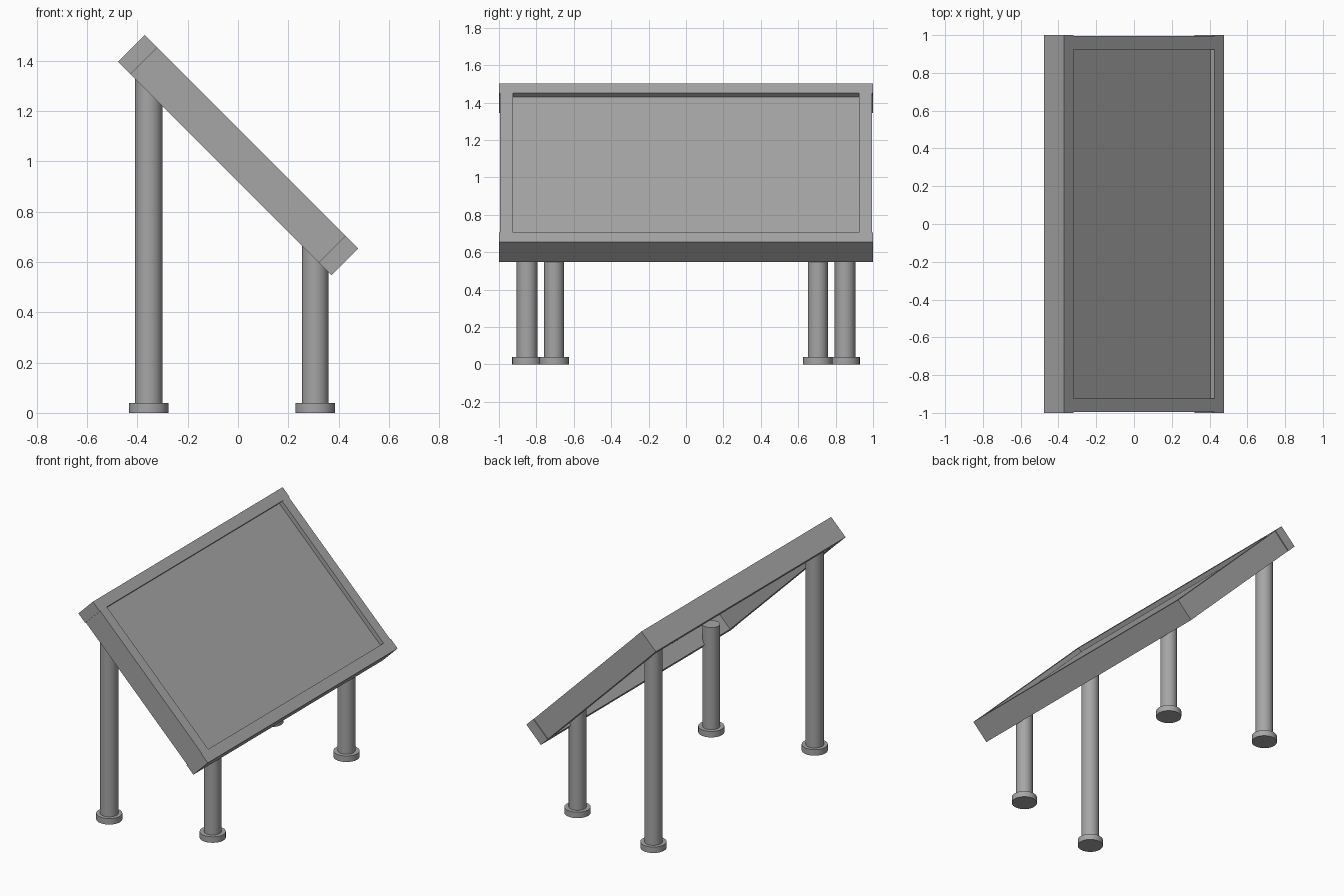
import bpy
from math import radians
from mathutils import Matrix, Vector

cube = bpy.data.objects.get("Cube")
if cube:
    bpy.data.objects.remove(cube, do_unlink=True)

grey = bpy.data.materials.new("plain_grey")
grey.use_nodes = True
colour = (0.38, 0.38, 0.38, 1)
grey.diffuse_color = colour
grey.node_tree.nodes["Principled BSDF"].inputs["Base Color"].default_value = colour

# Tilted frame space: local x runs down the slope, local z is the face normal
TILT = Matrix.Translation((0, 0, 1.025)) @ Matrix.Rotation(radians(45), 4, "Y")
LENGTH, DEPTH, BAR = 1.2, 0.151, 0.071


def tilted_box(name, centre, size):
    bpy.ops.mesh.primitive_cube_add(size=1)
    ob = bpy.context.object
    ob.name = name
    ob.data.transform(Matrix.Diagonal((*size, 1)))
    ob.matrix_world = TILT @ Matrix.Translation(Vector(centre))
    ob.data.materials.append(grey)


def cylinder(name, x, y, radius, bottom, top):
    bpy.ops.mesh.primitive_cylinder_add(
        vertices=32, radius=radius, depth=top - bottom,
        location=(x, y, (bottom + top) / 2))
    ob = bpy.context.object
    ob.name = name
    ob.data.materials.append(grey)
    bpy.ops.object.shade_smooth_by_angle(angle=radians(35))


# Frame: full-width end bars with slightly inset side bars between them
end = (LENGTH - BAR) / 2
for name, s in (("upper_bar", -1), ("lower_bar", 1)):
    tilted_box(name, (s * end, 0, 0), (BAR, 2, DEPTH))
for name, s in (("front_side_bar", -1), ("back_side_bar", 1)):
    tilted_box(name, (0, s * 0.959, 0), (LENGTH - 2 * BAR, 0.07, DEPTH - 0.001))

# Thin panel recessed below the rim
tilted_box("panel", (0, 0, DEPTH / 2 - 0.036),
           (LENGTH - 2 * BAR, 1.85, 0.012))

# Posts with round feet: tall pair under the high edge, short pair under the low
for kind, x, y, radius, top in (("tall", -0.355, 0.85, 0.055, 1.37),
                                ("short", 0.307, 0.705, 0.053, 0.72)):
    for side, s in (("front", -1), ("back", 1)):
        cylinder(f"{kind}_{side}_post", x, s * y, radius, 0.02, top)
        cylinder(f"{kind}_{side}_foot", x, s * y, 0.079, 0, 0.04)
